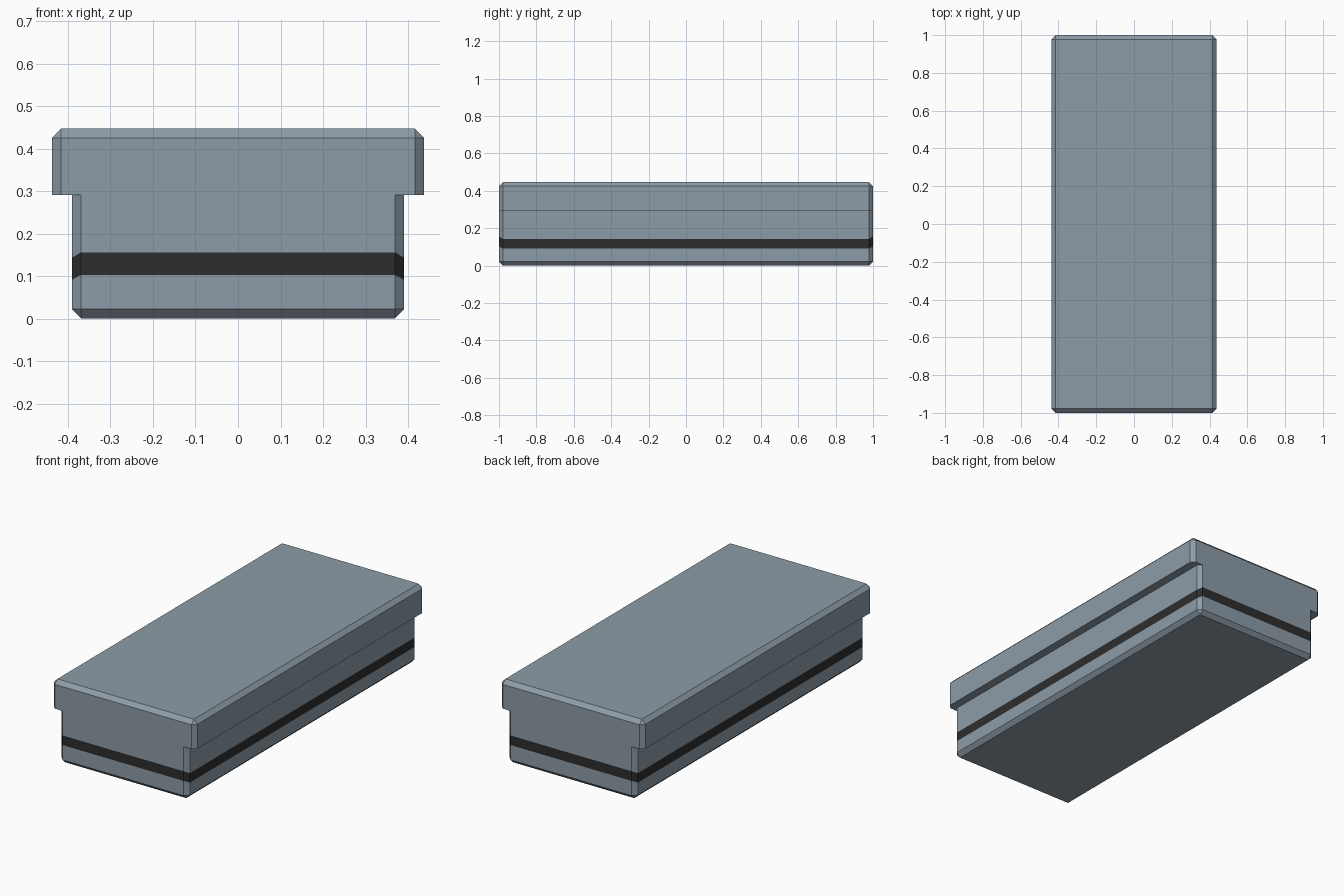
import bpy
import bmesh

if "Cube" in bpy.data.objects:
    bpy.data.objects.remove(bpy.data.objects["Cube"])


def make_material(name, color):
    mat = bpy.data.materials.new(name)
    mat.diffuse_color = (*color, 1.0)
    mat.use_nodes = True
    mat.node_tree.nodes["Principled BSDF"].inputs["Base Color"].default_value = mat.diffuse_color
    return mat


grey = make_material("blue grey", (0.27, 0.335, 0.39))
black = make_material("black stripe", (0.027, 0.027, 0.027))

C = 0.022             # chamfer size
BODY, LID = 0.391, 0.438
LEN = 1.0

mesh = bpy.data.meshes.new("lidded_box")
box = bpy.data.objects.new("lidded_box", mesh)
bpy.context.collection.objects.link(box)
mesh.materials.append(grey)
mesh.materials.append(black)
bm = bmesh.new()


def ring(half_x, z_side, z_end, inset=0.0):
    """Rectangle with chamfered corners; side and end walls may differ in height."""
    verts = []
    for sx, sy in ((1, 1), (-1, 1), (-1, -1), (1, -1)):
        side = (sx * (half_x - inset), sy * (LEN - C), z_side)
        end = (sx * (half_x - C), sy * (LEN - inset), z_end)
        verts += [bm.verts.new(p) for p in ((side, end) if sx * sy > 0 else (end, side))]
    return verts


# Cross-section rings from the floor up to the top of the lid
rings = [
    ring(BODY, 0.0, 0.0, C),
    ring(BODY, C, C),
    ring(BODY, 0.091, 0.103),      # stripe lower edge
    ring(BODY, 0.143, 0.156),      # stripe upper edge
    ring(BODY, 0.291, 0.291),      # under the lid
    ring(LID, 0.291, 0.291),       # lid overhang
    ring(LID, 0.447 - C, 0.447 - C),
    ring(LID, 0.447, 0.447, C),
]
for level, (low, high) in enumerate(zip(rings, rings[1:])):
    for i in range(8):
        j = (i + 1) % 8
        # End walls of body and lid are flush, so there is no ledge there
        if level == 4 and i in (1, 5):
            continue
        face = bm.faces.new((low[i], low[j], high[j], high[i]))
        face.material_index = 1 if level == 2 else 0

# Bottom and top
bm.faces.new(rings[0][::-1])
bm.faces.new(rings[-1])

# Collapse the pointed chamfer corners at the top and bottom
bmesh.ops.remove_doubles(bm, verts=bm.verts, dist=0.0005)
bmesh.ops.recalc_face_normals(bm, faces=bm.faces)
bm.to_mesh(mesh)
bm.free()
